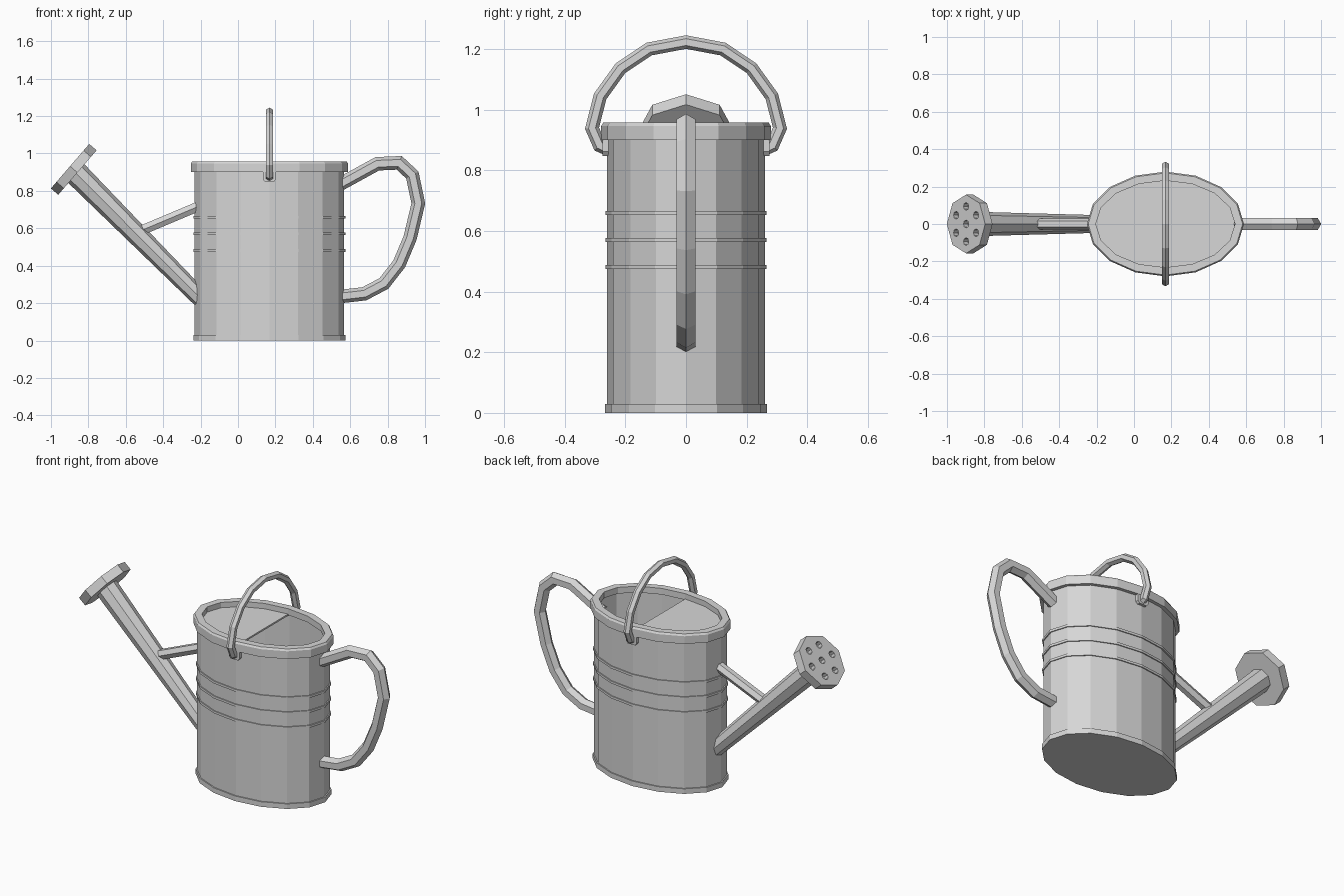
import bpy, bmesh, math
from mathutils import Vector

if "Cube" in bpy.data.objects:
    bpy.data.objects.remove(bpy.data.objects["Cube"])

CX, RX, RY, SIDES = 0.168, 0.40, 0.26, 16   # oval body

metal = bpy.data.materials.new("galvanised_grey")
metal.diffuse_color = (0.68, 0.68, 0.68, 1)
metal.use_nodes = True
metal.node_tree.nodes["Principled BSDF"].inputs["Base Color"].default_value = metal.diffuse_color


def finish(name, bm):
    bmesh.ops.recalc_face_normals(bm, faces=bm.faces[:])
    mesh = bpy.data.meshes.new(name)
    bm.to_mesh(mesh)
    bm.free()
    mesh.materials.append(metal)
    ob = bpy.data.objects.new(name, mesh)
    bpy.context.collection.objects.link(ob)
    return ob


def bridge(bm, a, b):
    n = len(a)
    for i in range(n):
        bm.faces.new((a[i], a[(i + 1) % n], b[(i + 1) % n], b[i]))


def oval(name, profile, closed):
    """Oval lathe; profile = (offset from the body wall, z)."""
    bm = bmesh.new()
    rings = []
    for off, z in profile:
        rings.append([bm.verts.new((CX + (RX + off) * math.cos(2 * math.pi * i / SIDES),
                                    (RY + off) * math.sin(2 * math.pi * i / SIDES), z))
                      for i in range(SIDES)])
    for a, b in zip(rings, rings[1:]):
        bridge(bm, a, b)
    if closed:
        bridge(bm, rings[-1], rings[0])
    else:
        bm.faces.new(rings[0])
        bm.faces.new(rings[-1])
    return finish(name, bm)


def add_tube(bm, pts, radii, n, normal, phase=0.0):
    """Mitred tube along a planar path; normal is the path's plane normal."""
    pts, normal = [Vector(p) for p in pts], Vector(normal)
    rings = []
    for i, p in enumerate(pts):
        d0 = (p - pts[i - 1]).normalized() if i else None
        d1 = (pts[i + 1] - p).normalized() if i < len(pts) - 1 else None
        d0, d1 = d0 or d1, d1 or d0
        t = (d0 + d1).normalized()
        across = t.cross(normal) / t.dot(d0)
        rings.append([bm.verts.new(p + radii[i] * (across * math.cos(a) + normal * math.sin(a)))
                      for a in (phase + 2 * math.pi * k / n for k in range(n))])
    for a, b in zip(rings, rings[1:]):
        bridge(bm, a, b)
    bm.faces.new(rings[0])
    bm.faces.new(rings[-1])


def tube(name, pts, radii, n, normal, phase=0.0):
    bm = bmesh.new()
    add_tube(bm, pts, radii, n, normal, phase)
    return finish(name, bm)


def extrude(name, outline, vec):
    bm = bmesh.new()
    a = [bm.verts.new(p) for p in outline]
    b = [bm.verts.new(Vector(p) + Vector(vec)) for p in outline]
    bridge(bm, a, b)
    bm.faces.new(a)
    bm.faces.new(b)
    return finish(name, bm)


# Body shell, open at the top, with foot band, ribs and rim
oval("body", [(0, 0), (0, 0.94), (-0.015, 0.94), (-0.015, 0.02)], False)
oval("foot_band", [(0, 0), (0.007, 0), (0.007, 0.03), (0, 0.03)], True)
for i, z in enumerate((0.481, 0.57, 0.659)):
    oval(f"rib_{i + 1}", [(-0.005, z - 0.007), (0.006, z - 0.007),
                          (0.006, z + 0.007), (-0.005, z + 0.007)], True)
oval("rim", [(-0.005, 0.9), (0.02, 0.9), (0.02, 0.946), (0.013, 0.957),
             (-0.028, 0.957), (-0.028, 0.92), (-0.005, 0.92)], True)

# Half lid over the spout side
half = [math.pi / 2 + 2 * math.pi * i / SIDES for i in range(SIDES // 2 + 1)]
extrude("half_lid", [(CX + (RX - 0.01) * math.cos(a), (RY - 0.01) * math.sin(a), 0.915)
                     for a in half], (0, 0, 0.01))

# Rear handle
back = [(0.55, 0.838), (0.745, 0.945), (0.862, 0.95), (0.932, 0.885), (0.964, 0.733),
        (0.92, 0.548), (0.862, 0.41), (0.78, 0.305), (0.676, 0.25), (0.545, 0.235)]
tube("rear_handle", [(x, 0, z) for x, z in back], [0.036] * len(back), 6, (0, 1, 0))

# Top carrying handle
arc = [(0.262, 0.872), (0.285, 0.882), (0.31, 0.939), (0.283, 1.044), (0.216, 1.137), (0.122, 1.2)]
path = [(-y, z) for y, z in arc] + [(0, 1.223)] + arc[::-1]
tube("top_handle", [(CX, y, z) for y, z in path], [0.022] * len(path), 6, (1, 0, 0))

# Brackets holding the top handle
for side, name in ((-1, "front_bracket"), (1, "back_bracket")):
    shape = [(-0.035, 0.905), (-0.035, 0.862), (-0.024, 0.848),
             (0.024, 0.848), (0.035, 0.862), (0.035, 0.905)]
    extrude(name, [(CX + x, side * 0.25, z) for x, z in shape], (0, side * 0.025, 0))

# Spout and its brace
tube("spout", [(-0.18, 0, 0.205), (-0.87, 0, 0.898)], [0.047, 0.066], 8, (0, 1, 0))
tube("spout_brace", [(-0.205, 0, 0.72), (-0.53, 0, 0.583)], [0.03, 0.03], 6, (0, 1, 0), math.pi / 6)

# Sprinkler rose with seven holes
face = Vector((-0.898, 0, 0.932))
axis = Vector((-0.757, 0, 0.653)).normalized()
up, y_axis = Vector((axis.z, 0, -axis.x)), Vector((0, 1, 0))
rose = tube("sprinkler_rose", [face - axis * 0.052, face], [0.157, 0.157], 8, y_axis)
bm = bmesh.new()
spots = [Vector()] + [(y_axis * math.cos(k * math.pi / 3) + up * math.sin(k * math.pi / 3)) * 0.094
                      for k in range(6)]
for s in spots:
    add_tube(bm, [face + s - axis * 0.03, face + s + axis * 0.03], [0.021, 0.021], 8, y_axis)
cutter = finish("hole_cutter", bm)
cutter.hide_render = True
cutter.hide_viewport = True
cutter.display_type = 'WIRE'
mod = rose.modifiers.new("holes", 'BOOLEAN')
mod.operation = 'DIFFERENCE'
mod.solver = 'EXACT'
mod.object = cutter
